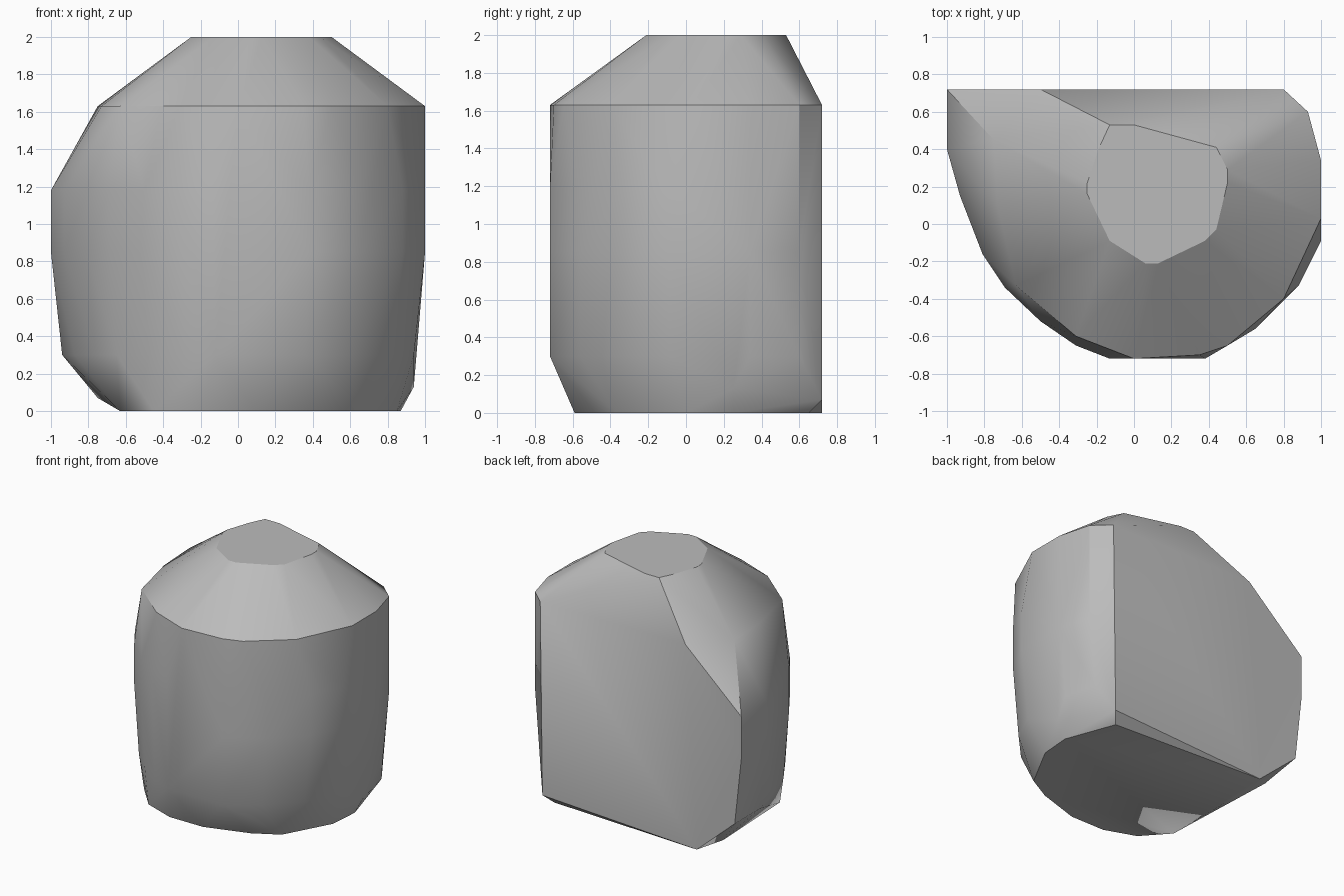
import bpy
import bmesh
import math

default_cube = bpy.data.objects.get("Cube")
if default_cube:
    bpy.data.objects.remove(default_cube, do_unlink=True)


def make_material(name, colour):
    material = bpy.data.materials.new(name)
    material.use_nodes = True
    material.diffuse_color = colour
    shader = material.node_tree.nodes["Principled BSDF"]
    shader.inputs["Base Color"].default_value = colour
    shader.inputs["Roughness"].default_value = 0.9
    return material


def ring(outline, height, x_scale=1.0):
    """Lift a plan outline to a height, optionally narrowing it."""
    return [(x * x_scale, y, height) for x, y in outline]


def hull_object(name, points, material):
    """Wrap a tight convex skin around the points."""
    bm = bmesh.new()
    for point in points:
        bm.verts.new(point)
    result = bmesh.ops.convex_hull(bm, input=bm.verts)
    spare = {v for v in result["geom_interior"] + result["geom_unused"]
             if isinstance(v, bmesh.types.BMVert)}
    bmesh.ops.delete(bm, geom=list(spare), context="VERTS")
    bmesh.ops.dissolve_limit(bm, angle_limit=math.radians(1),
                             verts=bm.verts, edges=bm.edges)
    bmesh.ops.recalc_face_normals(bm, faces=bm.faces)
    mesh = bpy.data.meshes.new(name)
    bm.to_mesh(mesh)
    bm.free()
    mesh.materials.append(material)
    obj = bpy.data.objects.new(name, mesh)
    bpy.context.collection.objects.link(obj)
    return obj


# Flat cap of the stone
cap = [(-.13, .53), (0, .53), (.44, .41), (.5, .29), (.5, .22), (.44, -.03),
       (.38, -.09), (.13, -.21), (.06, -.21), (-.13, -.09), (-.25, .16),
       (-.25, .22), (-.19, .4)]

# Shoulder where the sloping top meets the sides
shoulder = [(-.5, .72), (.8, .72), (.93, .6), (1, .34), (1, .03), (.8, -.4),
            (.5, -.65), (.35, -.7), (0, -.72), (-.31, -.6), (-.63, -.33),
            (-.73, .1), (-.75, .45)]

# Widest outline, flat along the back
girth = [(-1, .72), (-1, .4), (-.93, .15), (-.81, -.16), (-.69, -.34),
         (-.5, -.52), (-.31, -.65), (-.13, -.72), (.38, -.72), (.5, -.65),
         (.65, -.56), (.81, -.4), (.88, -.33), (1, -.09), (1, .34),
         (.93, .6), (.8, .72)]

# Flat underside
base = [(.72, .65), (.87, .25), (.85, 0), (.65, -.37), (.45, -.48),
        (.1, -.59), (-.2, -.59), (-.45, -.5), (-.63, -.3), (-.63, .27),
        (-.6, .72)]

# Chipped corners near the ground
chips = [(.78, .72, .07), (.94, .25, .13), (-.75, .6, .07)]

points = (ring(cap, 2) + ring(shoulder, 1.63) + ring(girth, 1.18)
          + ring(girth, .85) + ring(girth, .3, .94) + ring(base, 0) + chips)

stone = hull_object("stone", points, make_material("stone grey", (.5, .5, .5, 1)))

# Soft facets with crisp breaks
bpy.ops.object.select_all(action="DESELECT")
stone.select_set(True)
bpy.context.view_layer.objects.active = stone
bpy.ops.object.shade_smooth_by_angle(angle=math.radians(32))
